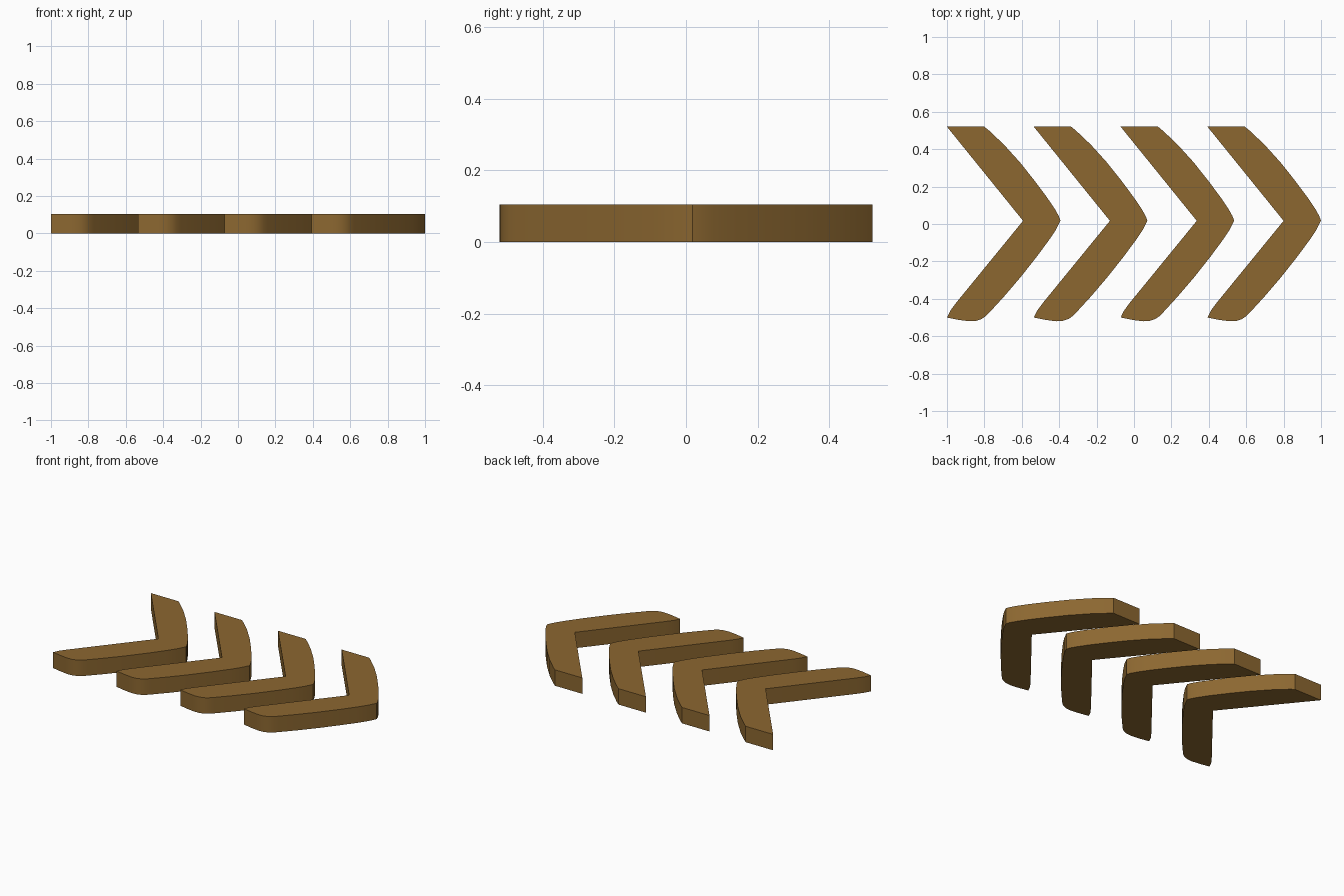
import bpy, bmesh

if "Cube" in bpy.data.objects:
    bpy.data.objects.remove(bpy.data.objects["Cube"])

mat = bpy.data.materials.new("golden brown")
mat.diffuse_color = (0.262, 0.136, 0.030, 1)
mat.use_nodes = True
mat.node_tree.nodes["Principled BSDF"].inputs["Base Color"].default_value = mat.diffuse_color

# Chevron outline seen from above, x measured from its left end
OUTLINE = [
    (0.000, 0.520), (0.407, 0.017), (0.050, -0.420), (0.018, -0.463),
    (0.000, -0.500), (0.065, -0.513), (0.120, -0.520), (0.155, -0.518),
    (0.185, -0.508), (0.207, -0.493), (0.228, -0.472), (0.305, -0.388),
    (0.393, -0.285), (0.480, -0.175), (0.545, -0.087), (0.582, -0.032),
    (0.607, 0.018), (0.598, 0.042), (0.578, 0.078), (0.535, 0.142),
    (0.468, 0.232), (0.390, 0.330), (0.305, 0.424), (0.228, 0.497),
    (0.200, 0.520),
]
HEIGHT = 0.105
PITCH = 0.4643


def chevron(name, x0):
    bm = bmesh.new()
    base = bm.faces.new([bm.verts.new((x0 + x, y, 0)) for x, y in OUTLINE])
    ext = bmesh.ops.extrude_face_region(bm, geom=[base], use_keep_orig=True)
    top = [v for v in ext["geom"] if isinstance(v, bmesh.types.BMVert)]
    bmesh.ops.translate(bm, verts=top, vec=(0, 0, HEIGHT))
    bmesh.ops.recalc_face_normals(bm, faces=bm.faces)
    mesh = bpy.data.meshes.new(name)
    bm.to_mesh(mesh)
    bm.free()
    mesh.materials.append(mat)
    obj = bpy.data.objects.new(name, mesh)
    bpy.context.collection.objects.link(obj)
    # Smooth curved sides, sharp corners
    bpy.ops.object.select_all(action="DESELECT")
    obj.select_set(True)
    bpy.context.view_layer.objects.active = obj
    bpy.ops.object.shade_smooth_by_angle(angle=0.52)


# Row of four arrow chevrons pointing along +x
for i in range(4):
    chevron(f"chevron_{i + 1}", -1 + i * PITCH)
